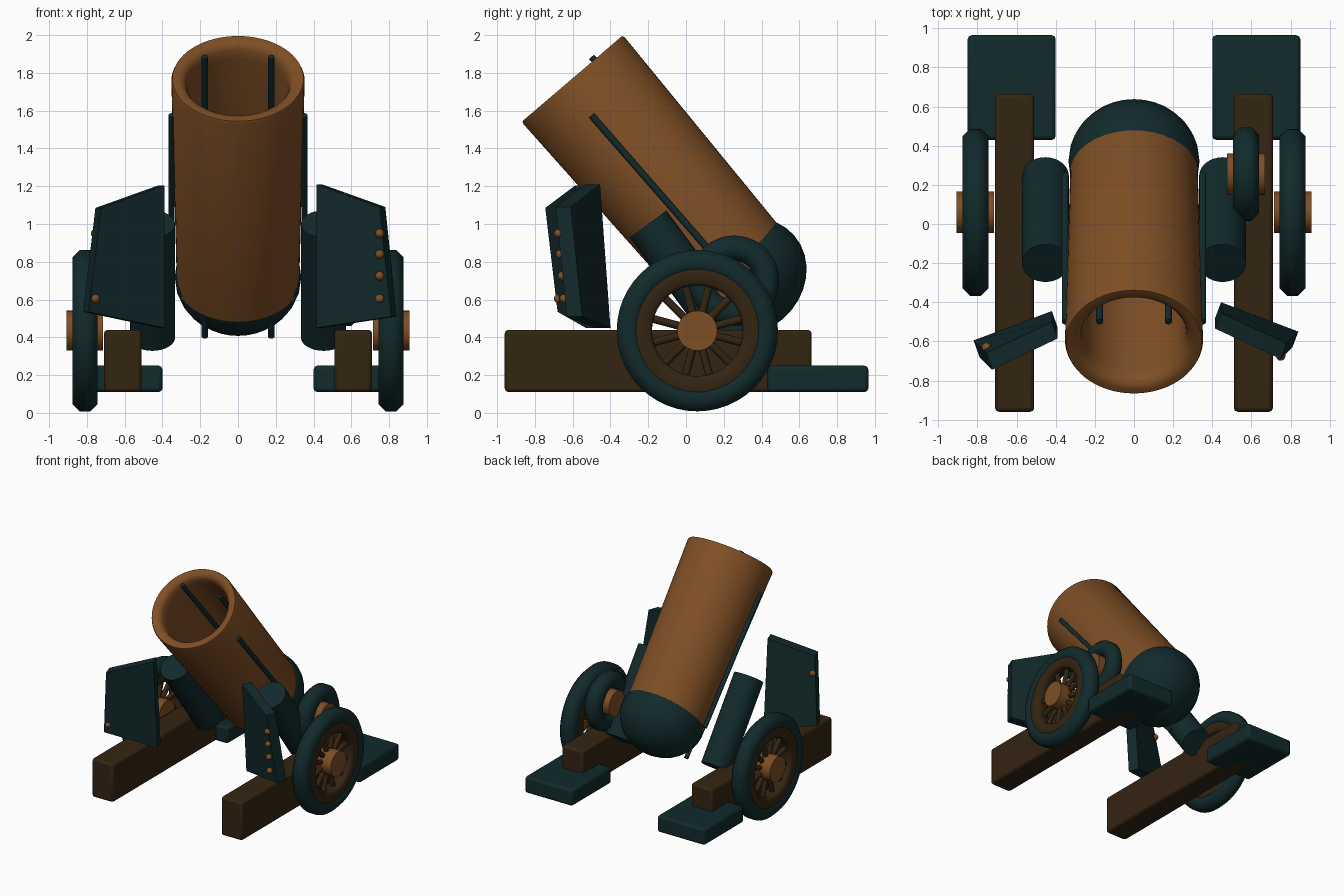
import bpy, bmesh, math
from mathutils import Vector, Matrix

if "Cube" in bpy.data.objects:
    bpy.data.objects.remove(bpy.data.objects["Cube"])

def mat(name, c):
    m = bpy.data.materials.new(name)
    m.diffuse_color = (*c, 1)
    m.use_nodes = True
    m.node_tree.nodes["Principled BSDF"].inputs["Base Color"].default_value = m.diffuse_color
    return m

COPPER = mat("copper", (0.21, 0.077, 0.018))
TEAL = mat("dark_teal_iron", (0.006, 0.023, 0.025))
WOOD = mat("dark_wood", (0.034, 0.018, 0.006))

def finish(name, bm, m, smooth=True, bevel=0, angle=40):
    bmesh.ops.recalc_face_normals(bm, faces=bm.faces)
    me = bpy.data.meshes.new(name)
    bm.to_mesh(me)
    bm.free()
    me.materials.append(m)
    ob = bpy.data.objects.new(name, me)
    bpy.context.collection.objects.link(ob)
    if bevel:
        b = ob.modifiers.new("bevel", 'BEVEL')
        b.width, b.segments = bevel, 2
    if smooth:
        bpy.ops.object.select_all(action='DESELECT')
        ob.select_set(True)
        bpy.context.view_layer.objects.active = ob
        bpy.ops.object.shade_smooth_by_angle(angle=math.radians(angle))
    return ob

def frame(origin, axis):
    return Matrix.Translation(origin) @ Vector(axis).to_track_quat('Z', 'Y').to_matrix().to_4x4()

def lathe(name, prof, origin, axis, m, closed=False, n=48, angle=40):
    # prof is a list of (radius, height along the axis)
    bm = bmesh.new()
    vs = [bm.verts.new((r, 0, h)) for r, h in prof]
    es = [bm.edges.new((a, b)) for a, b in zip(vs, vs[1:])]
    if closed:
        es.append(bm.edges.new((vs[-1], vs[0])))
    bmesh.ops.spin(bm, geom=vs + es, cent=(0, 0, 0), axis=(0, 0, 1),
                   angle=2 * math.pi, steps=n, use_duplicate=False)
    bmesh.ops.remove_doubles(bm, verts=bm.verts, dist=1e-4)
    bm.transform(frame(origin, axis))
    return finish(name, bm, m, angle=angle)

def rod(name, a, b, r, m, n=24, bevel=0):
    a, b = Vector(a), Vector(b)
    bm = bmesh.new()
    bmesh.ops.create_cone(bm, cap_ends=True, segments=n, radius1=r, radius2=r, depth=(b - a).length)
    bm.transform(frame((a + b) / 2, b - a))
    return finish(name, bm, m, bevel=bevel)

def box(name, lo, hi, m, bevel):
    bm = bmesh.new()
    bmesh.ops.create_cube(bm, size=1)
    lo, hi = Vector(lo), Vector(hi)
    for v in bm.verts:
        v.co = Vector([(lo[i] + hi[i]) / 2 + v.co[i] * (hi[i] - lo[i]) for i in range(3)])
    return finish(name, bm, m, bevel=bevel)

def ball(name, c, r, m, scale=(1, 1, 1), axis=(0, 0, 1), u=16, v=8):
    bm = bmesh.new()
    bmesh.ops.create_uvsphere(bm, u_segments=u, v_segments=v, radius=r)
    bmesh.ops.scale(bm, vec=scale, verts=bm.verts)
    bm.transform(frame(c, axis))
    return finish(name, bm, m)

def ring(major, minor):
    # octagonal tyre section with a flat tread
    return [(major + minor * 1.08 * math.cos(a), minor * 1.08 * math.sin(a))
            for a in [math.pi / 8 + k * math.pi / 4 for k in range(8)]]

# barrel with bore and rounded lip, tilted back
AX = Vector((0, -0.649, 0.760))
BASE = Vector((0, 0.32, 0.69))
lathe("barrel", [(0, 0), (0.324, 0), (0.353, 1.405), (0.347, 1.42), (0.315, 1.42),
                 (0.29, 1.41), (0.275, 1.385), (0.265, 1.33), (0.25, 0.3), (0, 0.3)],
      BASE, AX, COPPER, n=64)
ball("breech", (0, 0.32, 0.72), 0.335, TEAL, (1, 1, 0.88), AX, 32, 16)

# six long rods set in a ring around the barrel
for i in range(6):
    a = i * math.pi / 3
    dx, dz = 0.352 * math.cos(a), 0.31 * math.sin(a) / math.sin(math.pi / 3)
    rod("barrel_rod", (dx, -0.50, 1.575 + dz), (dx, 0.25, 0.715 + dz), 0.018, TEAL, 10)

# large wheels, rails, feet and recoil cylinders on both sides
WY, WZ = 0.06, 0.435
for s in (-1, 1):
    c = (s * 0.81, WY, WZ)
    lathe("wheel_tyre", ring(0.36, 0.067), c, (1, 0, 0), TEAL, True, angle=50)
    lathe("wheel_rim", [(0.24, -0.045), (0.255, -0.06), (0.32, -0.062), (0.335, -0.055),
                        (0.335, 0.055), (0.32, 0.062), (0.255, 0.06), (0.24, 0.045)],
          c, (1, 0, 0), WOOD, True, angle=50)
    rod("wheel_hub", (s * 0.715, WY, WZ), (s * 0.908, WY, WZ), 0.106, COPPER, 32)
    for k in range(12):
        a = math.radians(15 + 30 * k)
        d = Vector((0, math.cos(a), math.sin(a)))
        rod("wheel_spoke", Vector(c) + d * 0.08, Vector(c) + d * 0.26, 0.021, WOOD, 10)
    box("rail", (min(s * 0.51, s * 0.71), -0.96, 0.11),
        (max(s * 0.51, s * 0.71), 0.665, 0.44), WOOD, 0.02)
    box("rear_foot", (min(s * 0.40, s * 0.85), 0.43, 0.11),
        (max(s * 0.40, s * 0.85), 0.965, 0.25), TEAL, 0.02)
    rod("recoil_cylinder", (s * 0.453, -0.20, 1.0), (s * 0.453, 0.245, 0.40), 0.12, TEAL, 32)

# single small wheel on the right side
lathe("small_tyre", ring(0.172, 0.067), (0.573, 0.255, 0.70), (1, 0, 0), TEAL, True, angle=50)
rod("small_hub", (0.475, 0.255, 0.70), (0.67, 0.255, 0.70), 0.106, COPPER, 32)

# angled shield plates: back corners plus a thickness offset
def shield(name, back, off):
    bm = bmesh.new()
    bv = [bm.verts.new(p) for p in back]
    fv = [bm.verts.new(Vector(p) + Vector(off)) for p in back]
    bm.faces.new(bv)
    bm.faces.new(fv[::-1])
    for i in range(4):
        j = (i + 1) % 4
        bm.faces.new((bv[i], bv[j], fv[j], fv[i]))
    finish(name, bm, TEAL, smooth=False)

shield("left_shield", [(-0.42, -0.50, 1.205), (-0.755, -0.66, 1.085),
                       (-0.82, -0.595, 0.535), (-0.42, -0.445, 0.45)], (0.03, -0.085, 0))
shield("right_shield", [(0.445, -0.455, 1.21), (0.78, -0.61, 1.09),
                        (0.84, -0.55, 0.51), (0.445, -0.40, 0.45)], (-0.03, -0.08, 0))

# shield bolts
for z, t in ((0.95, 0), (0.84, 0.33), (0.725, 0.66), (0.605, 1)):
    ball("right_shield_bolt", (0.75, -0.675 + 0.03 * t, z), 0.024, COPPER)
    ball("left_shield_bolt", (-0.755, -0.63 - 0.045 * t, z), 0.024, COPPER)
